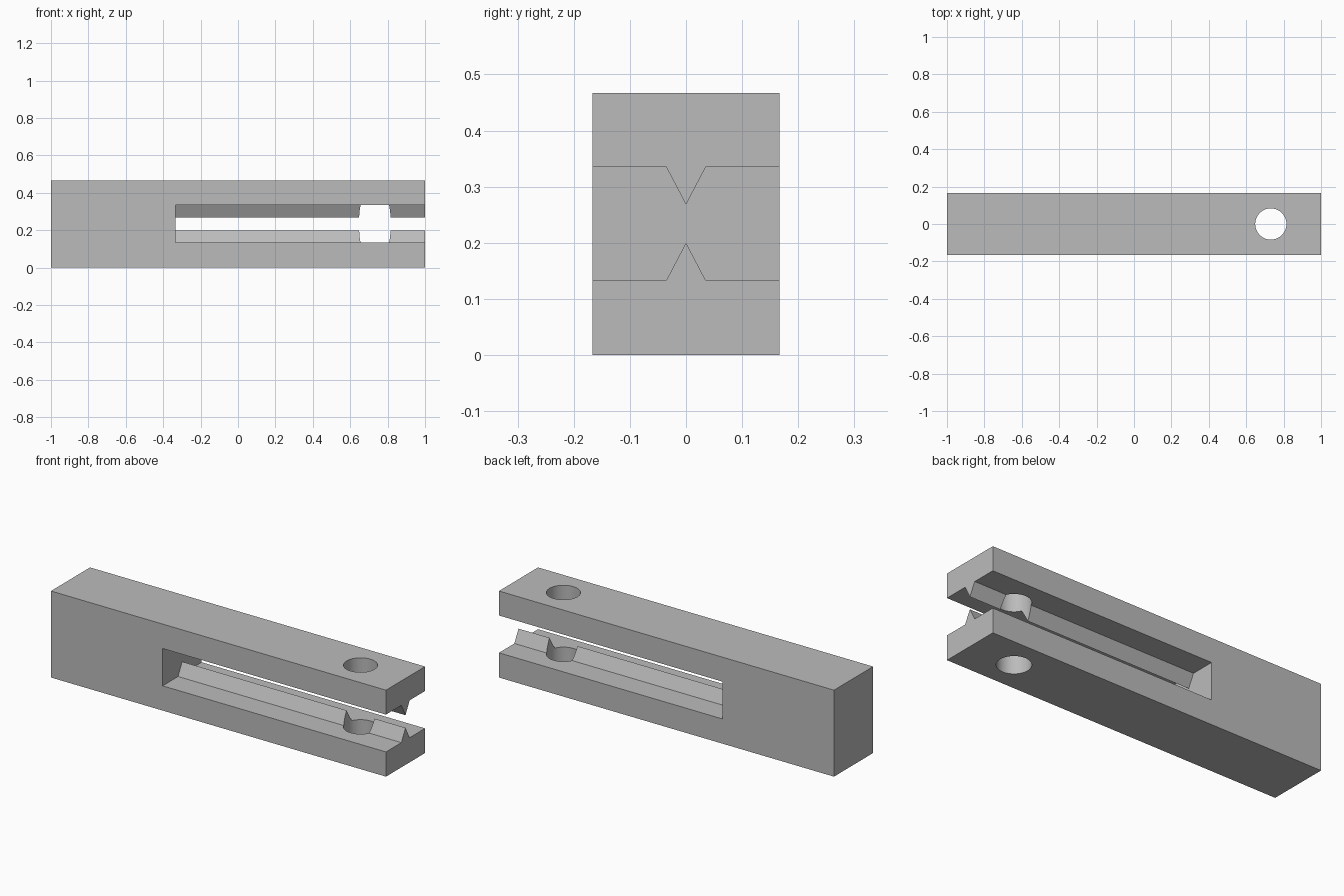
import bpy
import bmesh
from math import radians
from mathutils import Vector

cube = bpy.data.objects.get("Cube")
if cube:
    bpy.data.objects.remove(cube, do_unlink=True)

LENGTH, WIDTH, HEIGHT = 2.0, 0.3333, 0.4667
SLOT_START, SLOT_LOW, SLOT_HIGH = -0.3333, 0.1333, 0.3347
RIDGE_HALF, RIDGE_HEIGHT = 0.035, 0.0667
HOLE_X, HOLE_RADIUS = 0.7315, 0.0835

grey = bpy.data.materials.new("plain grey")
grey.use_nodes = True
colour = (0.5, 0.5, 0.5, 1)
grey.diffuse_color = colour
grey.node_tree.nodes["Principled BSDF"].inputs["Base Color"].default_value = colour


def extrude_profile(name, points, direction):
    """Make a solid by sweeping a closed outline along a direction."""
    bm = bmesh.new()
    face = bm.faces.new([bm.verts.new(p) for p in points])
    swept = bmesh.ops.extrude_face_region(bm, geom=[face])["geom"]
    verts = [v for v in swept if isinstance(v, bmesh.types.BMVert)]
    bmesh.ops.translate(bm, verts=verts, vec=Vector(direction))
    bmesh.ops.recalc_face_normals(bm, faces=bm.faces)
    mesh = bpy.data.meshes.new(name)
    bm.to_mesh(mesh)
    bm.free()
    mesh.materials.append(grey)
    obj = bpy.data.objects.new(name, mesh)
    bpy.context.collection.objects.link(obj)
    return obj


def cut(target, cutter):
    """Subtract the cutter from the target and discard it."""
    mod = target.modifiers.new("cut", "BOOLEAN")
    mod.operation = "DIFFERENCE"
    mod.solver = "EXACT"
    mod.object = cutter
    bpy.context.view_layer.objects.active = target
    bpy.ops.object.modifier_apply(modifier=mod.name)
    bpy.data.objects.remove(cutter, do_unlink=True)


# Solid bar
x, y = LENGTH / 2, WIDTH / 2
bar = extrude_profile("clamp_bar", [(-x, -y, 0), (x, -y, 0), (x, y, 0), (-x, y, 0)],
                      (0, 0, HEIGHT))

# Open-ended slot whose outline leaves a pointed ridge on each jaw
lower = [(-WIDTH, SLOT_LOW), (-RIDGE_HALF, SLOT_LOW), (0, SLOT_LOW + RIDGE_HEIGHT),
         (RIDGE_HALF, SLOT_LOW), (WIDTH, SLOT_LOW)]
upper = [(py, SLOT_LOW + SLOT_HIGH - pz) for py, pz in reversed(lower)]
slot = extrude_profile("slot_cutter", [(SLOT_START, py, pz) for py, pz in lower + upper],
                       (LENGTH, 0, 0))
cut(bar, slot)

# Round hole through both jaws
bpy.ops.mesh.primitive_cylinder_add(vertices=64, radius=HOLE_RADIUS, depth=1,
                                    location=(HOLE_X, 0, HEIGHT / 2))
hole = bpy.context.object
hole.name = "hole_cutter"
hole.data.materials.append(grey)
cut(bar, hole)

# Smooth hole walls, sharp edges elsewhere
bpy.ops.object.select_all(action="DESELECT")
bar.select_set(True)
bpy.context.view_layer.objects.active = bar
bpy.ops.object.shade_smooth_by_angle(angle=radians(30))
